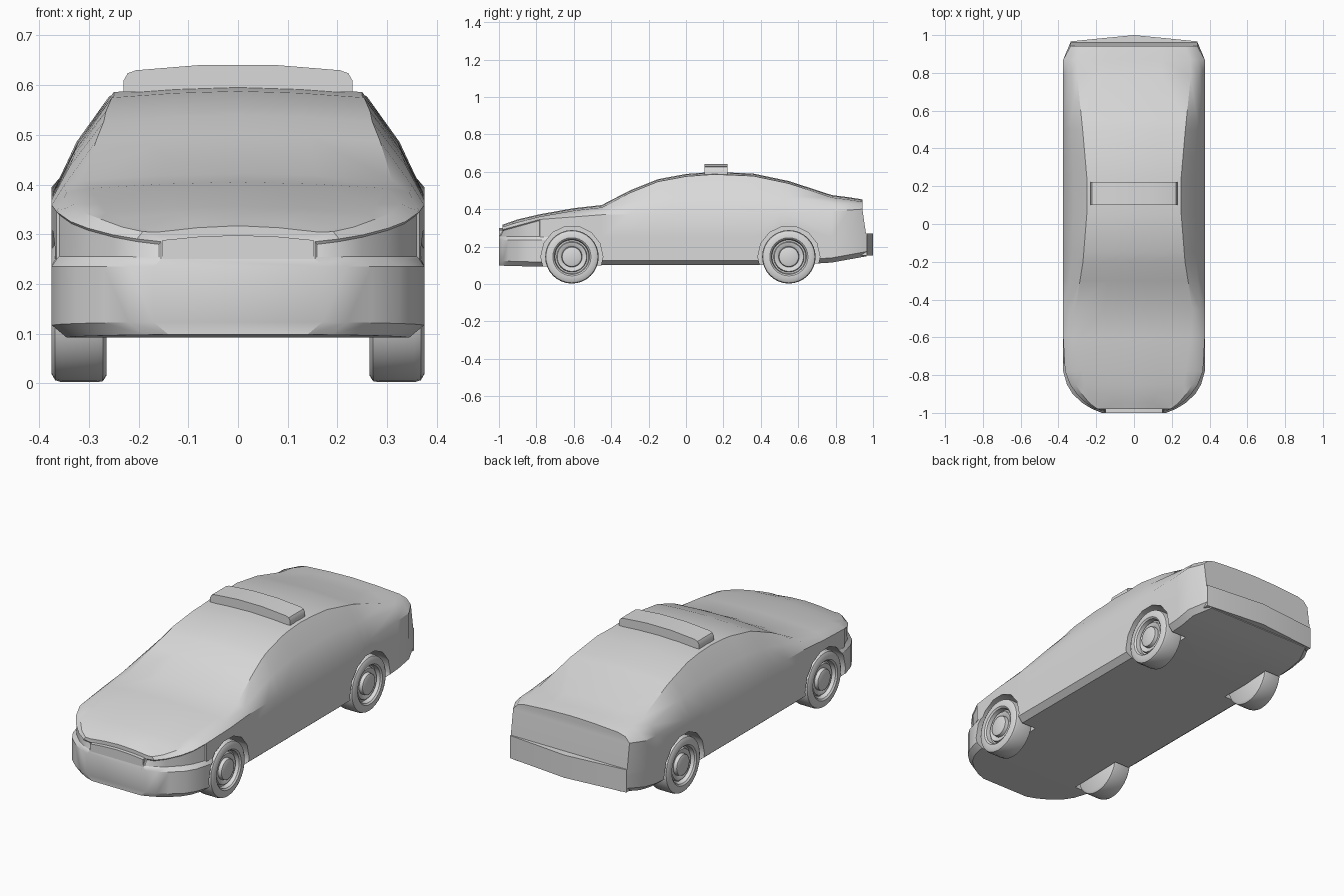
import bpy, bmesh, math
from mathutils import Matrix

cube = bpy.data.objects.get("Cube")
if cube:
    bpy.data.objects.remove(cube, do_unlink=True)

GREY = (0.7, 0.7, 0.7, 1)
paint = bpy.data.materials.new("light_grey")
paint.use_nodes = True
paint.diffuse_color = GREY
paint.node_tree.nodes["Principled BSDF"].inputs["Base Color"].default_value = GREY


def finish(name, bm, angle=30):
    """Turn a bmesh into a smooth-shaded, painted object."""
    bmesh.ops.recalc_face_normals(bm, faces=bm.faces)
    mesh = bpy.data.meshes.new(name)
    bm.to_mesh(mesh)
    bm.free()
    mesh.materials.append(paint)
    obj = bpy.data.objects.new(name, mesh)
    bpy.context.collection.objects.link(obj)
    shade(obj, angle)
    return obj


def activate(obj):
    bpy.ops.object.select_all(action='DESELECT')
    obj.select_set(True)
    bpy.context.view_layer.objects.active = obj


def shade(obj, angle=30):
    activate(obj)
    bpy.ops.object.shade_smooth_by_angle(angle=math.radians(angle))


def along(curve, y):
    """Linear interpolation of a profile given as (y, value) points."""
    for (a, va), (b, vb) in zip(curve, curve[1:]):
        if y <= b:
            return va + (vb - va) * max(0, (y - a) / (b - a))
    return curve[-1][1]


def prism(name, outline, axis, start, end, angle=30):
    """Extrude a flat outline along one axis ('y' or 'z')."""
    bm = bmesh.new()
    place = (lambda p, d: (p[0], d, p[1])) if axis == 'y' else (lambda p, d: (p[0], p[1], d))
    rings = [[bm.verts.new(place(p, d)) for p in outline] for d in (start, end)]
    count = len(outline)
    for ring in rings:
        bm.faces.new(ring)
    for i in range(count):
        j = (i + 1) % count
        bm.faces.new((rings[0][i], rings[0][j], rings[1][j], rings[1][i]))
    return finish(name, bm, angle)


# Body profiles along the length
top_line = [(-1, .31), (-.9, .345), (-.78, .373), (-.6, .405), (-.45, .422), (-.3, .50),
            (-.15, .56), (0, .588), (.15, .599), (.36, .59), (.55, .55), (.78, .475), (.965, .452)]
side_width = [(-1, .17), (-.98, .22), (-.95, .27), (-.9, .325), (-.85, .355), (-.78, .375),
              (.87, .375), (.965, .335)]
roof_width = [(-1, .14), (-.95, .20), (-.85, .265), (-.6, .30), (-.45, .31), (-.2, .27),
              (.05, .25), (.25, .25), (.5, .272), (.78, .30), (.87, .297), (.965, .27)]
shoulder = [(-1, .285), (-.78, .345), (-.45, .37), (.6, .38), (.965, .40)]
floor_line = [(-1, .098), (-.78, .092), (-.45, .1), (.7, .1), (.965, .148)]
lamp_inset = [(-1, .015), (-.9, .022), (-.78, .01), (-.6, 0), (.965, 0)]
stations = sorted({y for c in (top_line, side_width, roof_width) for y, _ in c})


def half_section(y):
    w, roof, zs = along(side_width, y), along(roof_width, y), along(shoulder, y)
    top, low, inner = along(top_line, y), along(floor_line, y), w - along(lamp_inset, y)
    edge = top - .013
    return [(0, low), (w - .03, low), (w, low + .025), (w, .235), (inner, .25), (inner, zs),
            ((inner + roof) / 2 + .008, (zs + edge) / 2 + .008),
            (roof, edge), (roof / 2, top - .004), (0, top)]


# Body shell: loft the sections and close both ends
bm = bmesh.new()
halves = []
lamp_faces = {1: [], -1: []}
for y in stations:
    pair = {}
    points = half_section(y)
    for side in (1, -1):
        row = []
        for k, (x, z) in enumerate(points):
            shift = 0
            if z > .26 and y == stations[0]:
                shift = .02
            if z > .26 and y == stations[-1]:
                shift = -.022
            if x == 0 and side == -1:
                row.append(pair[1][k])
            else:
                row.append(bm.verts.new((side * x, y + shift if shift else y, z)))
        pair[side] = row
    halves.append(pair)
for y, a, b in zip(stations, halves, halves[1:]):
    for side in (1, -1):
        p, q = a[side], b[side]
        for k in range(len(p) - 1):
            face = bm.faces.new((p[k], p[k + 1], q[k + 1], q[k]))
            if k == 4 and y < -.8:
                lamp_faces[side].append(face)
for end in (halves[0], halves[-1]):
    r, l = end[1], end[-1]
    for k in range(len(r) - 1):
        bm.faces.new(list(dict.fromkeys((r[k], r[k + 1], l[k + 1], l[k]))))
bmesh.ops.recalc_face_normals(bm, faces=bm.faces)
# Headlamps sunk slightly into the nose
for faces in lamp_faces.values():
    bmesh.ops.inset_region(bm, faces=faces, thickness=.005, depth=-.004, use_even_offset=True)
body = finish("body", bm)

# Wheel arches cut into the body
AXLES = {"front": -.61, "rear": .55}
HUB_Z = .145
for axle in AXLES.values():
    for side in (1, -1):
        bm = bmesh.new()
        bmesh.ops.create_cone(bm, cap_ends=True, segments=14, radius1=.166, radius2=.166, depth=.2,
                              matrix=Matrix.Translation((side * .36, axle, HUB_Z))
                              @ Matrix.Rotation(math.pi / 2, 4, 'Y'))
        cutter = finish("arch_cutter", bm)
        cutter.hide_render = True
        cut = body.modifiers.new("arch", 'BOOLEAN')
        cut.operation, cut.solver, cut.object = 'DIFFERENCE', 'EXACT', cutter
        activate(body)
        bpy.ops.object.modifier_apply(modifier=cut.name)
        bpy.data.objects.remove(cutter, do_unlink=True)
shade(body)

# Wheels: turned profile of (distance from centre plane, radius)
wheel_profile = [(.265, 0), (.265, .13), (.272, .141), (.285, .143), (.355, .143), (.368, .139),
                 (.375, .127), (.375, .102), (.368, .094), (.345, .09), (.345, .082),
                 (.358, .078), (.354, .06), (.35, .055), (.368, .052), (.372, .042), (.372, 0)]
SEGMENTS = 32
for axle_name, axle in AXLES.items():
    for side_name, side in (("left", 1), ("right", -1)):
        bm = bmesh.new()
        rings = []
        for x, r in wheel_profile:
            steps = SEGMENTS if r else 1
            rings.append([bm.verts.new((side * x, axle + r * math.cos(t), HUB_Z + r * math.sin(t)))
                          for t in (math.tau * i / SEGMENTS for i in range(steps))])
        for a, b in zip(rings, rings[1:]):
            for i in range(SEGMENTS):
                j = i + 1
                corners = (a[i % len(a)], a[j % len(a)], b[j % len(b)], b[i % len(b)])
                bm.faces.new(list(dict.fromkeys(corners)))
        finish(f"{axle_name}_{side_name}_wheel", bm, 35)

# Rear bumper: shallow wedge in plan
prism("rear_bumper", [(-.33, .92), (.33, .92), (.335, .967), (0, 1), (-.335, .967)], 'z', .152, .27, 20)

# Grille plate on the nose
prism("grille", [(-.152, .18), (.152, .18), (.152, .288), (.08, .295), (0, .298),
                 (-.08, .295), (-.152, .288)], 'y', -1.0, -.975)

# Roof sign with a gently arched top
right_top = [(.23, .586), (.23, .61), (.222, .624), (.205, .63), (.07, .641)]
outline = right_top + [(-x, z) for x, z in reversed(right_top)]
prism("roof_sign", outline, 'y', .1, .222)
